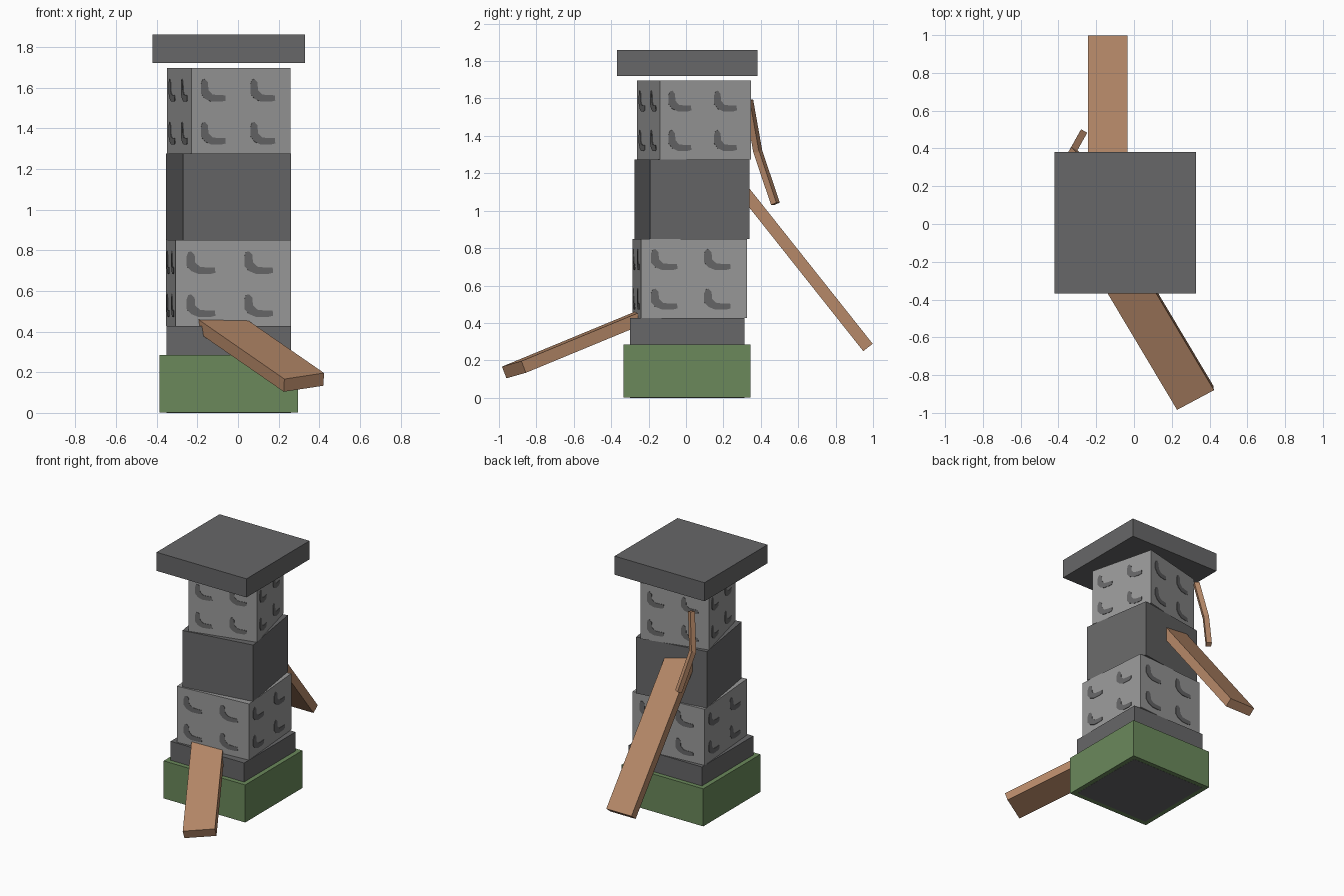
import bpy, bmesh, math
from mathutils import Vector, Matrix

if "Cube" in bpy.data.objects:
    bpy.data.objects.remove(bpy.data.objects["Cube"])


def material(name, rgb):
    m = bpy.data.materials.new(name)
    m.diffuse_color = (*rgb, 1)
    m.use_nodes = True
    m.node_tree.nodes["Principled BSDF"].inputs["Base Color"].default_value = m.diffuse_color
    return m


DARK = material("dark stone", (0.135, 0.135, 0.138))
GREY = material("light stone", (0.32, 0.32, 0.32))
GREEN = material("moss green", (0.145, 0.25, 0.105))
WOOD = material("wood", (0.47, 0.25, 0.14))


def finish(name, bm, mat):
    bmesh.ops.recalc_face_normals(bm, faces=bm.faces)
    me = bpy.data.meshes.new(name)
    bm.to_mesh(me)
    bm.free()
    me.materials.append(mat)
    ob = bpy.data.objects.new(name, me)
    bpy.context.collection.objects.link(ob)
    return ob


def box(name, x, y, z0, z1, half, mat, turn=0):
    """Square block, turned about z (degrees)."""
    bm = bmesh.new()
    bmesh.ops.create_cube(bm, size=1)
    bm.transform(Matrix.Translation((x, y, (z0 + z1) / 2))
                 @ Matrix.Rotation(math.radians(turn), 4, 'Z')
                 @ Matrix.Diagonal((2 * half, 2 * half, z1 - z0, 1)))
    return finish(name, bm, mat)


def beam(name, start, end, side, width, thick, mat=WOOD):
    """Plank along a centre line; side is its rough width direction."""
    a, b = Vector(start), Vector(end)
    d = (b - a).normalized()
    s = Vector(side)
    s = (s - d * s.dot(d)).normalized()
    n = d.cross(s)
    rot = Matrix((s, d, n)).transposed().to_4x4()
    bm = bmesh.new()
    bmesh.ops.create_cube(bm, size=1)
    bm.transform(Matrix.Translation((a + b) / 2) @ rot
                 @ Matrix.Diagonal((width, (b - a).length, thick, 1)))
    return finish(name, bm, mat)


# bent mark, in fractions of a tile
MARK = [(.19, .62), (.22, .72), (.27, .74), (.33, .66), (.34, .48), (.42, .38),
        (.52, .365), (.68, .36), (.69, .24), (.6, .21), (.4, .21), (.27, .28), (.19, .4)]


def marks(name, x, y, z0, z1, half, turn):
    """Two by two thin marks on each of the four sides."""
    bm = bmesh.new()
    tw, th = half, (z1 - z0) / 2
    for k in range(4):
        m = (Matrix.Translation((x, y, z0))
             @ Matrix.Rotation(math.radians(turn + 90 * k), 4, 'Z'))
        for i in range(2):
            for j in range(2):
                vs = [bm.verts.new(m @ Vector((-half + (i + u) * tw, -half - .003, (j + v) * th)))
                      for u, v in MARK]
                f = bm.faces.new(vs)
                r = bmesh.ops.extrude_face_region(bm, geom=[f])
                back = m.to_3x3() @ Vector((0, .004, 0))
                bmesh.ops.translate(bm, vec=back, verts=[
                    g for g in r["geom"] if isinstance(g, bmesh.types.BMVert)])
    finish(name, bm, DARK)


# foundation: green collar around a dark core that reaches the ground
box("mossy_base", -0.046, 0.006, 0.001, 0.284, 0.34, GREEN)
box("plinth", -0.046, 0.007, 0, 0.427, 0.306, DARK)

# twisting, narrowing tower blocks
blocks = [("lower_block", 0.02, 0.427, 0.85, 0.285, 4.6, GREY),
          ("middle_block", 0.032, 0.85, 1.275, 0.269, 8.9, DARK),
          ("upper_block", 0.043, 1.275, 1.697, 0.251, 14, GREY)]
for name, y, z0, z1, half, turn, mat in blocks:
    box(name, -0.046, y, z0, z1, half, mat, turn)
    if mat is GREY:
        marks(name + "_marks", -0.046, y, z0, z1, half, turn)

# floating roof slab
box("roof_slab", -0.046, 0.006, 1.72, 1.86, 0.375, DARK)

# front ramp: foot centre found from the visible end corners
foot = Vector((0.324, -0.92, 0.15))
along = Vector((-0.426, 0.714, 0.295))
beam("front_ramp", foot + along * 1.08, foot, (0.187, 0.117, 0.035), 0.223, 0.067)

# back ramp
beam("back_ramp", (-0.139, 0.23, 1.205), (-0.139, 0.973, 0.269), (1, 0, 0), 0.21, 0.064)

# bent stick behind the upper block
bend = (-0.325, 0.385, 1.31)
beam("stick_upper", (-0.28, 0.335, 1.59), bend, (0.87, -0.5, 0), 0.037, 0.035)
beam("stick_lower", (-0.325, 0.383, 1.32), (-0.272, 0.478, 1.037), (0.87, -0.5, 0), 0.037, 0.035)
